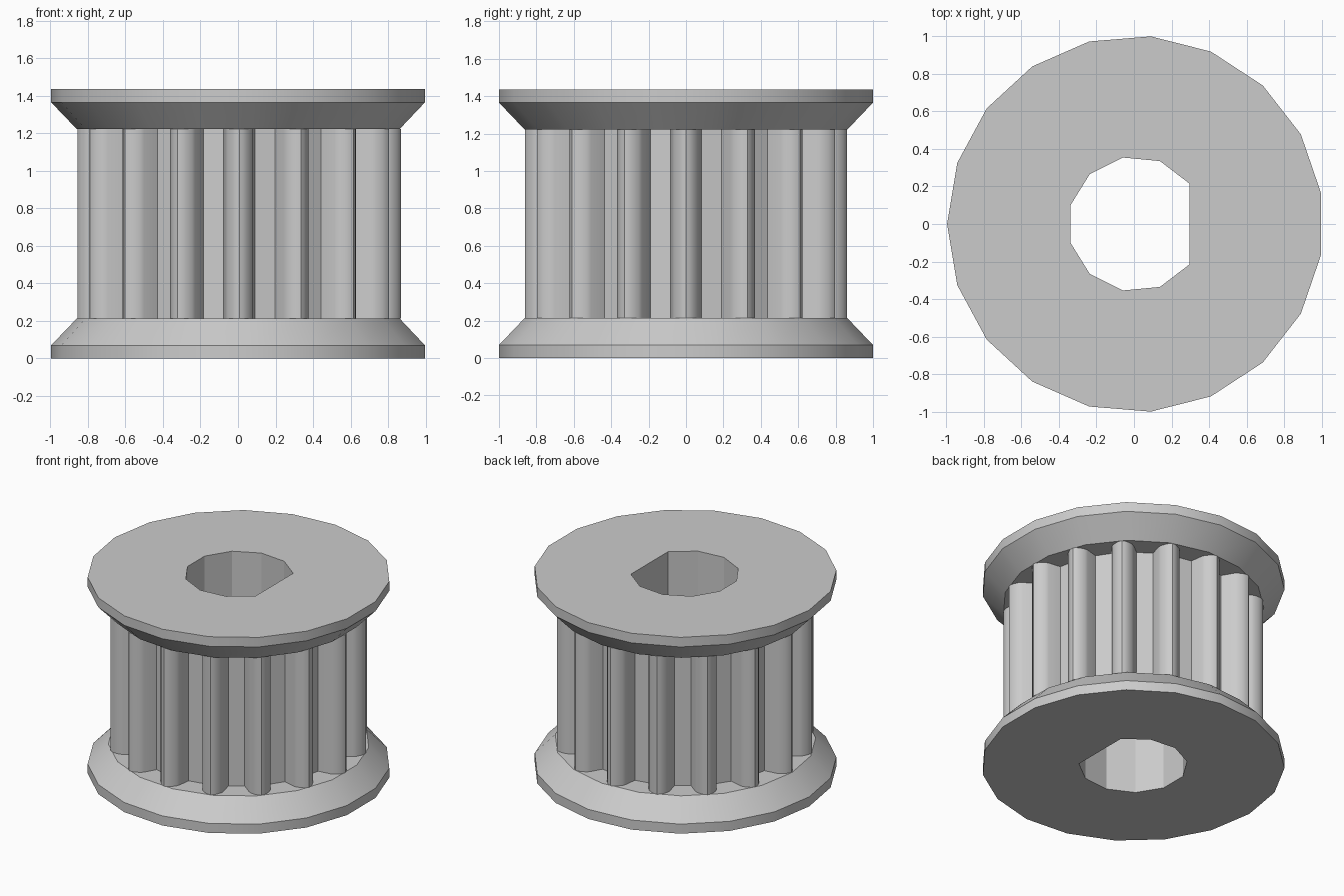
import bpy, bmesh
from math import sin, cos, pi, radians
from mathutils import Vector, Matrix

if "Cube" in bpy.data.objects:
    bpy.data.objects.remove(bpy.data.objects["Cube"])

CENTRE_X = 0.007
HEIGHT = 1.435
LIP, FLANGE = 0.07, 0.213
RIM_R, NECK_R = 1.003, 0.866
SIDES, TEETH = 19, 16

grey = bpy.data.materials.new("plain_grey")
grey.use_nodes = True
grey.diffuse_color = (0.6, 0.6, 0.6, 1)
grey.node_tree.nodes["Principled BSDF"].inputs["Base Color"].default_value = (0.6, 0.6, 0.6, 1)


def stack(name, rings):
    """Skin a closed solid through a list of (outline, z) rings."""
    bm = bmesh.new()
    loops = [[bm.verts.new((x + CENTRE_X, y, z)) for x, y in pts] for pts, z in rings]
    for low, high in zip(loops, loops[1:]):
        n = len(low)
        for i in range(n):
            j = (i + 1) % n
            bm.faces.new((low[i], low[j], high[j], high[i]))
    bm.faces.new(loops[0][::-1])
    bm.faces.new(loops[-1])
    bmesh.ops.recalc_face_normals(bm, faces=bm.faces)
    mesh = bpy.data.meshes.new(name)
    bm.to_mesh(mesh)
    bm.free()
    mesh.materials.append(grey)
    ob = bpy.data.objects.new(name, mesh)
    bpy.context.collection.objects.link(ob)
    return ob


def polygon(r):
    return [(r * cos(pi + 2 * pi * i / SIDES), r * sin(pi + 2 * pi * i / SIDES))
            for i in range(SIDES)]


def toothed_outline():
    # One tapered tooth with a rounded tip (radius, half width), repeated round the axis
    half = [(0.70, 0.084), (0.79, 0.072), (0.812, 0.064), (0.84, 0.04), (0.855, 0.02)]
    tooth = [(r, -t) for r, t in half] + [(0.862, 0)] + half[::-1]
    points = []
    for k in range(TEETH):
        turn = Matrix.Rotation(2 * pi * k / TEETH, 2)
        points += [tuple(turn @ Vector(p)) for p in tooth]
    return points


def bore_outline():
    # Round shaft hole closed by one flat on the +x side
    start, steps = radians(36.8), 9
    angles = [start + (2 * pi - 2 * start) * i / steps for i in range(steps + 1)]
    return [(0.36 * cos(a), 0.36 * sin(a)) for a in angles]


# Flanges and toothed drum
rim, neck, teeth = polygon(RIM_R), polygon(NECK_R), toothed_outline()
parts = [
    stack("bottom_flange", [(rim, 0), (rim, LIP), (neck, FLANGE)]),
    stack("toothed_drum", [(teeth, FLANGE), (teeth, HEIGHT - FLANGE)]),
    stack("top_flange", [(neck, HEIGHT - FLANGE), (rim, HEIGHT - LIP), (rim, HEIGHT)]),
]

# Shaft bore cut through every part
cutter = stack("bore_cutter", [(bore_outline(), -0.2), (bore_outline(), HEIGHT + 0.2)])
cutter.hide_render = True
for ob in parts:
    bpy.ops.object.select_all(action='DESELECT')
    ob.select_set(True)
    bpy.context.view_layer.objects.active = ob
    mod = ob.modifiers.new("bore", 'BOOLEAN')
    mod.operation, mod.solver, mod.object = 'DIFFERENCE', 'EXACT', cutter
    bpy.ops.object.modifier_apply(modifier=mod.name)
    bpy.ops.object.shade_smooth_by_angle(angle=radians(31))
bpy.data.objects.remove(cutter)
